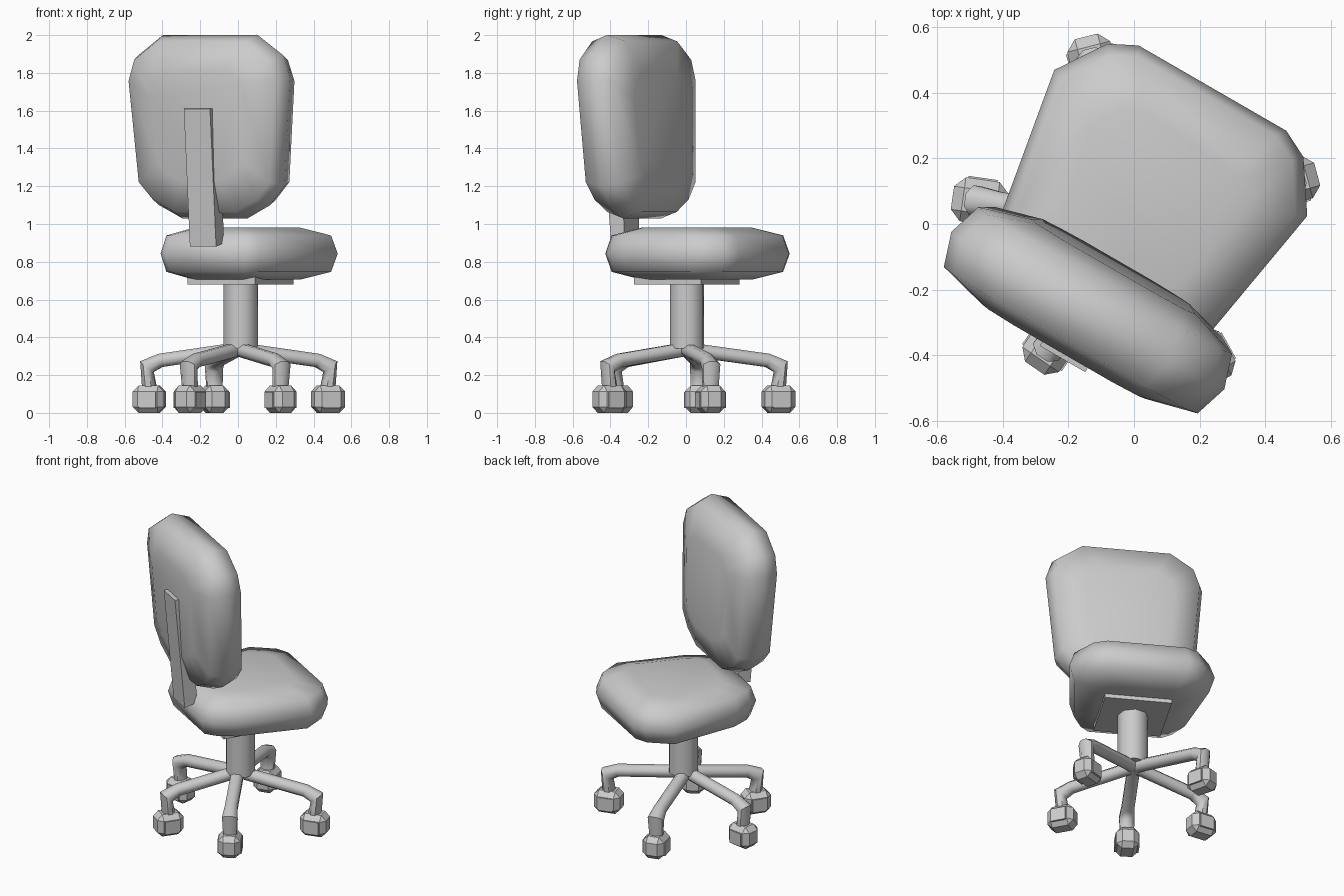
import bpy, bmesh, math
from mathutils import Matrix, Vector

cube = bpy.data.objects.get("Cube")
if cube:
    bpy.data.objects.remove(cube)

grey = bpy.data.materials.new("light grey")
grey.use_nodes = True
grey.diffuse_color = (0.6, 0.6, 0.6, 1)
grey.node_tree.nodes["Principled BSDF"].inputs["Base Color"].default_value = (0.6, 0.6, 0.6, 1)

SWIVEL = Matrix.Rotation(math.radians(-30), 4, "Z")


def finish(name, bm, matrix, smooth=None):
    bmesh.ops.recalc_face_normals(bm, faces=bm.faces)
    bm.transform(matrix)
    mesh = bpy.data.meshes.new(name)
    bm.to_mesh(mesh)
    bm.free()
    mesh.materials.append(grey)
    obj = bpy.data.objects.new(name, mesh)
    bpy.context.collection.objects.link(obj)
    if smooth:
        bpy.ops.object.select_all(action="DESELECT")
        obj.select_set(True)
        bpy.context.view_layer.objects.active = obj
        bpy.ops.object.shade_smooth_by_angle(angle=math.radians(smooth))
    return obj


def loft(name, rings, matrix, smooth=None):
    """Skin a list of equal-length point rings and cap both ends."""
    bm = bmesh.new()
    loops = [[bm.verts.new(p) for p in ring] for ring in rings]
    for a, b in zip(loops, loops[1:]):
        for i in range(len(a)):
            j = (i + 1) % len(a)
            bm.faces.new((a[i], a[j], b[j], b[i]))
    bm.faces.new(loops[0])
    bm.faces.new(loops[-1])
    return finish(name, bm, matrix, smooth)


def box(name, size, centre, matrix, chamfer=0):
    bm = bmesh.new()
    bmesh.ops.create_cube(bm, size=1)
    bm.transform(Matrix.Translation(centre) @ Matrix.Diagonal((*size, 1)))
    if chamfer:
        bmesh.ops.bevel(bm, geom=bm.edges[:], offset=chamfer, segments=1, affect="EDGES")
    return finish(name, bm, matrix)


def cushion(name, half, middle, depth, place):
    """Padded slab: mirrored outline, shrunk towards both faces."""
    outline = half + [(-a, b) for a, b in reversed(half)]
    layers = [(-1, 0.6), (-0.7, 0.93), (0, 1), (0.7, 0.93), (1, 0.6)]
    rings = [[place(a * s, middle + (b - middle) * s, t * depth) for a, b in outline]
             for t, s in layers]
    return loft(name, rings, SWIVEL, 80)


# Seat cushion
cushion("seat",
        [(0.26, 0.478), (0.345, 0.435), (0.445, 0.285),
         (0.365, -0.18), (0.3, -0.3), (0.24, -0.355)],
        0.06, 0.1375, lambda a, b, t: (a, b, 0.843 + t))

# Backrest cushion, leaning slightly backwards
cushion("backrest",
        [(0.29, 2.0), (0.44, 1.895), (0.48, 1.775),
         (0.43, 1.2), (0.34, 1.1), (0.2, 1.03)],
        1.52, 0.15, lambda a, b, t: (a + 0.01, -0.285 - (b - 1.5) * 0.05 + t, b))

# Backrest support bar
profile = [(-0.465, 1.61), (-0.40, 1.615), (-0.37, 1.25),
           (-0.325, 1.03), (-0.32, 0.9), (-0.40, 0.88)]
loft("backrest_support", [[(u, v, z) for v, z in profile] for u in (-0.063, 0.097)], SWIVEL)

# Mounting plate and column
box("seat_plate", (0.41, 0.41, 0.05), (0.01, 0.01, 0.705), SWIVEL)
loft("column", [[(0.01 + 0.094 * math.cos(k * math.pi / 4), 0.012 + 0.094 * math.sin(k * math.pi / 4), z)
                 for k in range(8)] for z in (0.34, 0.7)], SWIVEL, 50)

# Five legs with casters: path is (distance, height, direction, half width)
casters = [(-0.125, 0.49), (-0.47, 0.068), (-0.255, -0.37), (0.225, -0.405), (0.477, 0.13)]
for n, (x, y) in enumerate(casters, 1):
    r = math.hypot(x, y)
    turn = Matrix.Rotation(math.atan2(y, x), 4, "Z")
    path = [(0, 0.338, -8, 0.036), (r - 0.06, 0.278, -15, 0.036),
            (r + 0.012, 0.245, -50, 0.044), (r - 0.002, 0.13, -90, 0.038)]
    rings = []
    for d, z, tilt, w in path:
        up = Vector((-math.sin(math.radians(tilt)), 0, math.cos(math.radians(tilt))))
        ring = []
        for k in range(8):
            a = (k + 0.5) * math.pi / 4
            ring.append(Vector((d, 0, z)) + up * (w * 1.08 * math.sin(a))
                        + Vector((0, w * 1.15 * math.cos(a), 0)))
        rings.append(ring)
    loft(f"leg_{n}", rings, turn, 50)
    box(f"caster_{n}", (0.168, 0.135, 0.145), (r, 0, 0.0725), turn, 0.032)
    for side in (-1, 1):
        box(f"caster_wheel_{n}_{'left' if side > 0 else 'right'}",
            (0.09, 0.03, 0.085), (r, side * 0.058, 0.068), turn)
